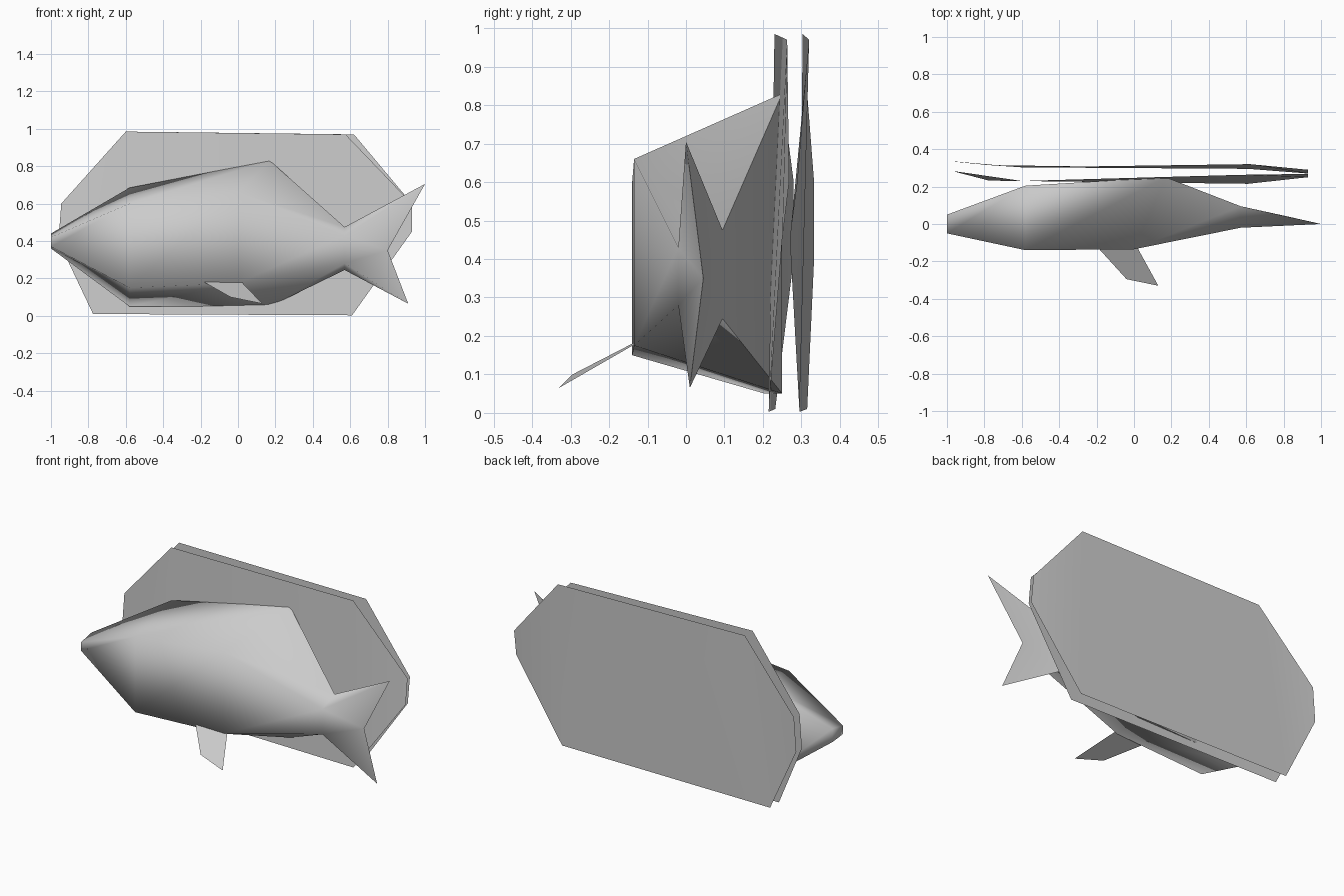
import bpy
import math

cube = bpy.data.objects.get("Cube")
if cube:
    bpy.data.objects.remove(cube, do_unlink=True)

grey = bpy.data.materials.new("plain_grey")
grey.use_nodes = True
colour = (0.6, 0.6, 0.6, 1)
grey.diffuse_color = colour
grey.node_tree.nodes["Principled BSDF"].inputs["Base Color"].default_value = colour


def make_part(name, verts, faces, angle):
    mesh = bpy.data.meshes.new(name)
    mesh.from_pydata(verts, [], faces)
    mesh.materials.append(grey)
    obj = bpy.data.objects.new(name, mesh)
    bpy.context.collection.objects.link(obj)
    bpy.ops.object.select_all(action='DESELECT')
    obj.select_set(True)
    bpy.context.view_layer.objects.active = obj
    # consistent outward normals
    bpy.ops.object.mode_set(mode='EDIT')
    bpy.ops.mesh.select_all(action='SELECT')
    bpy.ops.mesh.normals_make_consistent(inside=False)
    bpy.ops.object.mode_set(mode='OBJECT')
    bpy.ops.object.shade_smooth_by_angle(angle=math.radians(angle))
    return obj


# Fish body: four-sided rings (front top, back top, back bottom, front bottom)
rings = [
    [(-1, -.05, .42), (-1, .05, .44), (-1, .05, .36), (-1, -.05, .37)],
    [(-.58, -.14, .60), (-.58, .205, .685), (-.58, .205, .05), (-.58, -.14, .15)],
    [(0, -.135, .66), (.17, .25, .83), (.17, .25, .05), (0, -.135, .175)],
    [(.57, -.02, .43), (.57, .095, .475), (.57, .095, .245), (.57, -.02, .28)],
]
verts = [p for ring in rings for p in ring]
faces = [(0, 1, 2, 3)]
for r in range(len(rings) - 1):
    for i in range(4):
        a, b = r * 4 + i, r * 4 + (i + 1) % 4
        faces.append((a, b, b + 4, a + 4))

# Forked tail closes the last ring to a thin edge
base = len(verts) - 4
tip, notch, low = range(len(verts), len(verts) + 3)
verts += [(1, 0, .705), (.8, .045, .35), (.91, .01, .065)]
faces += [(base, base + 1, tip), (base + 2, base + 3, low)]
for top, bottom in ((base, base + 3), (base + 1, base + 2)):
    faces += [(top, tip, notch), (top, notch, bottom), (bottom, notch, low)]
make_part("fish_body", verts, faces, 100)

# Side fin, a single thin sheet
make_part("side_fin",
          [(-.19, -.13, .185), (.02, -.13, .18), (.13, -.33, .065), (-.04, -.295, .10)],
          [(0, 1, 2, 3)], 30)


# Two slightly warped eight-sided backing sheets
def backing(name, depths, corner):
    outline = [(-.60, .985), (corner, .97), (.93, .60), (.93, .45),
               (.61, .003), (-.775, .01), (-.96, .40), (-.945, .60)]
    points = [(x, y, z) for (x, z), y in zip(outline, depths)]
    make_part(name, points, [(0, 7, 6, 5), (0, 5, 4, 1), (1, 4, 3, 2)], 30)


backing("front_backing_sheet", [.23, .263, .268, .25, .215, .232, .28, .28], .575)
backing("rear_backing_sheet", [.303, .32, .29, .27, .295, .315, .333, .333], .62)
